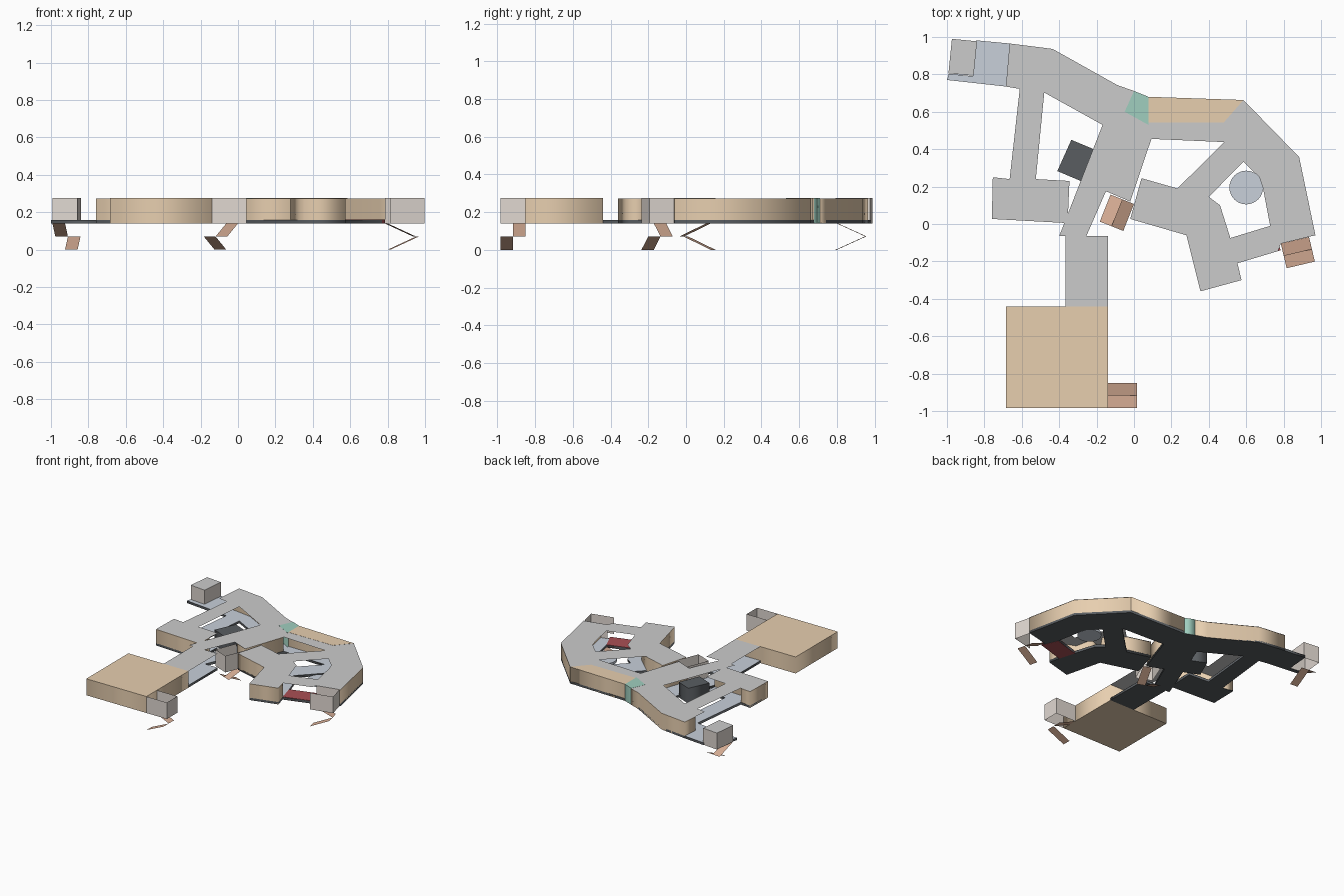
import bpy
from mathutils import Vector

if "Cube" in bpy.data.objects:
    bpy.data.objects.remove(bpy.data.objects["Cube"])

FLOOR, DECK, TOP = 0.14, 0.16, 0.275


def material(name, rgb):
    m = bpy.data.materials.new(name)
    m.diffuse_color = (*rgb, 1)
    m.use_nodes = True
    m.node_tree.nodes["Principled BSDF"].inputs["Base Color"].default_value = m.diffuse_color
    return m


TAN = material("tan", (0.80, 0.62, 0.43))
GREEN = material("green", (0.35, 0.62, 0.52))
DARK = material("dark", (0.10, 0.11, 0.12))
BLUE = material("pale_blue", (0.58, 0.63, 0.70))
RED = material("red", (0.40, 0.08, 0.09))
COPPER = material("copper", (0.68, 0.42, 0.30))
PALE = material("pale", (0.75, 0.69, 0.64))


def plate(name, loops, z0, z1, mat=None):
    """Flat outline (with optional hole loops), extruded from z0 to z1."""
    cu = bpy.data.curves.new(name, 'CURVE')
    cu.dimensions = '2D'
    cu.fill_mode = 'BOTH'
    cu.extrude = (z1 - z0) / 2
    for pts in loops:
        sp = cu.splines.new('POLY')
        sp.points.add(len(pts) - 1)
        for p, (x, y) in zip(sp.points, pts):
            p.co = (x, y, 0, 1)
        sp.use_cyclic_u = True
    ob = bpy.data.objects.new(name, cu)
    bpy.context.collection.objects.link(ob)
    ob.location.z = (z0 + z1) / 2
    bpy.ops.object.select_all(action='DESELECT')
    bpy.context.view_layer.objects.active = ob
    ob.select_set(True)
    bpy.ops.object.convert(target='MESH')
    ob = bpy.context.object
    if mat:
        ob.data.materials.append(mat)
    return ob


def faces(name, quads, mat):
    verts = [v for q in quads for v in q]
    me = bpy.data.meshes.new(name)
    me.from_pydata(verts, [], [tuple(range(4 * i, 4 * i + 4)) for i in range(len(quads))])
    me.materials.append(mat)
    bpy.context.collection.objects.link(bpy.data.objects.new(name, me))


# Footprints
main = [(-.665, .965), (-.435, .936), (-.09, .743), (.077, .68), (.585, .663), (.883, .358),
        (.97, -.06), (.785, -.105), (.77, -.145), (.553, -.21), (.575, -.30), (.355, -.36),
        (.28, -.06), (-.02, .027), (.04, .245), (.232, .19), (.483, .438), (.093, .455),
        (-.02, .12), (-.15, .175), (-.255, -.065), (-.40, -.065), (-.168, .53), (-.475, .70),
        (-.685, .735)]
court = [(.585, .333), (.40, .145), (.46, .10), (.515, -.075), (.728, -.01), (.69, .19), (.67, .25)]
west = [(-.61, .73), (-.48, .70), (-.525, .24), (-.345, .23), (-.355, .005), (-.76, .027),
        (-.755, .25), (-.665, .24)]
arm = [(-.365, -.44), (-.14, -.44), (-.14, -.065), (-.365, -.065)]
terrace = [(-1, .77), (-.685, .735), (-.665, .965), (-.845, .982), (-.86, .79), (-.99, .803)]

# Floor slabs with pale tops, and flat roofs
for name, loops, roofed in (("main_wing", [main, court], True), ("west_wing", [west], True),
                            ("south_arm", [arm], True), ("terrace", [terrace], False)):
    plate(name + "_slab", loops, FLOOR, DECK - .001, DARK)
    plate(name + "_floor", loops, DECK, DECK, BLUE)
    if roofed:
        plate(name + "_roof", loops, TOP, TOP)

# Room blocks below the roof
H = TOP - .002
rooms = [
    [(-.665, .965), (-.435, .936), (-.09, .743), (0, .711), (-.05, .60), (-.13, .635), (-.46, .81), (-.675, .84)],
    [(.585, .663), (.883, .358), (.97, -.06), (.835, -.09), (.76, .30), (.49, .543), (.49, .664)],
    [(-.02, .027), (.04, .245), (.22, .19), (.36, .06), (.28, -.06)],
    [(.28, -.06), (.355, -.36), (.575, -.30), (.553, -.21), (.43, -.16), (.40, -.02)],
    [(-.755, .25), (-.76, .027), (-.355, .005), (-.35, .13), (-.665, .145), (-.665, .24)],
    [(.093, .455), (-.02, .13), (-.13, .17), (-.03, .47)],
]
for i, r in enumerate(rooms):
    plate(f"room_block_{i + 1}", [r], FLOOR + .001, H, TAN)
plate("north_rooms", [[(.077, .68), (.585, .663), (.48, .543), (.077, .543)]], FLOOR + .001, TOP + .001, TAN)
plate("green_room", [[(0, .711), (.077, .68), (.077, .53), (-.05, .60)]], FLOOR + .001, TOP + .001, GREEN)
plate("south_hall", [[(-.685, -.985), (-.14, -.985), (-.14, -.44), (-.685, -.44)]], FLOOR, TOP, TAN)

# Courtyard features and red bridge floor
plate("dark_core", [[(-.335, .45), (-.215, .40), (-.285, .23), (-.41, .283)]], FLOOR, TOP - .01, DARK)
plate("red_bridge_floor", [[(.515, -.075), (.728, -.01), (.785, -.14), (.553, -.21)]], FLOOR - .001, DECK + .002, RED)
bpy.ops.mesh.primitive_cylinder_add(vertices=32, radius=.09, depth=.02, location=(.6, .195, .151))
bpy.context.object.name = "courtyard_disc"
bpy.context.object.data.materials.append(BLUE)


def tower(name, origin, direction, roof=False, inner=False):
    """Stair tower: screen walls above, two switchback flights below."""
    o, u = Vector(origin), Vector(direction).normalized()
    r = Vector((u.y, -u.x))
    L, W = .185, .135

    def p(s, t, z):
        q = o + u * s + r * t
        return (q.x, q.y, z)

    def wall(a, b):
        return [p(*a, FLOOR), p(*b, FLOOR), p(*b, TOP), p(*a, TOP)]

    c = [(0, 0), (L, 0), (L, W), (0, W)]
    walls = [wall(c[i], c[(i + 1) % 4]) for i in range(4 if inner else 3)]
    faces(name + "_walls", walls, PALE)
    if roof:
        plate(name + "_roof", [[p(*k, 0)[:2] for k in c]], TOP, TOP)
    m, e = W / 2, .155
    faces(name + "_flights", [
        [p(0, 0, FLOOR), p(0, m, FLOOR), p(e, m, .07), p(e, 0, .07)],
        [p(e, m, .07), p(e, W, .07), p(0, W, 0), p(0, m, 0)],
        [p(e, 0, .07), p(e, W, .07), p(e + .025, W, .07), p(e + .025, 0, .07)],
    ][:2], COPPER)


tower("south_stair", (-.14, -.85), (1, 0))
tower("east_stair", (.785, -.105), (.973, .23))
tower("centre_stair", (0, .107), (-.37, -.93))
tower("northwest_stair", (-.992, .806), (.1, .995), roof=True, inner=True)
